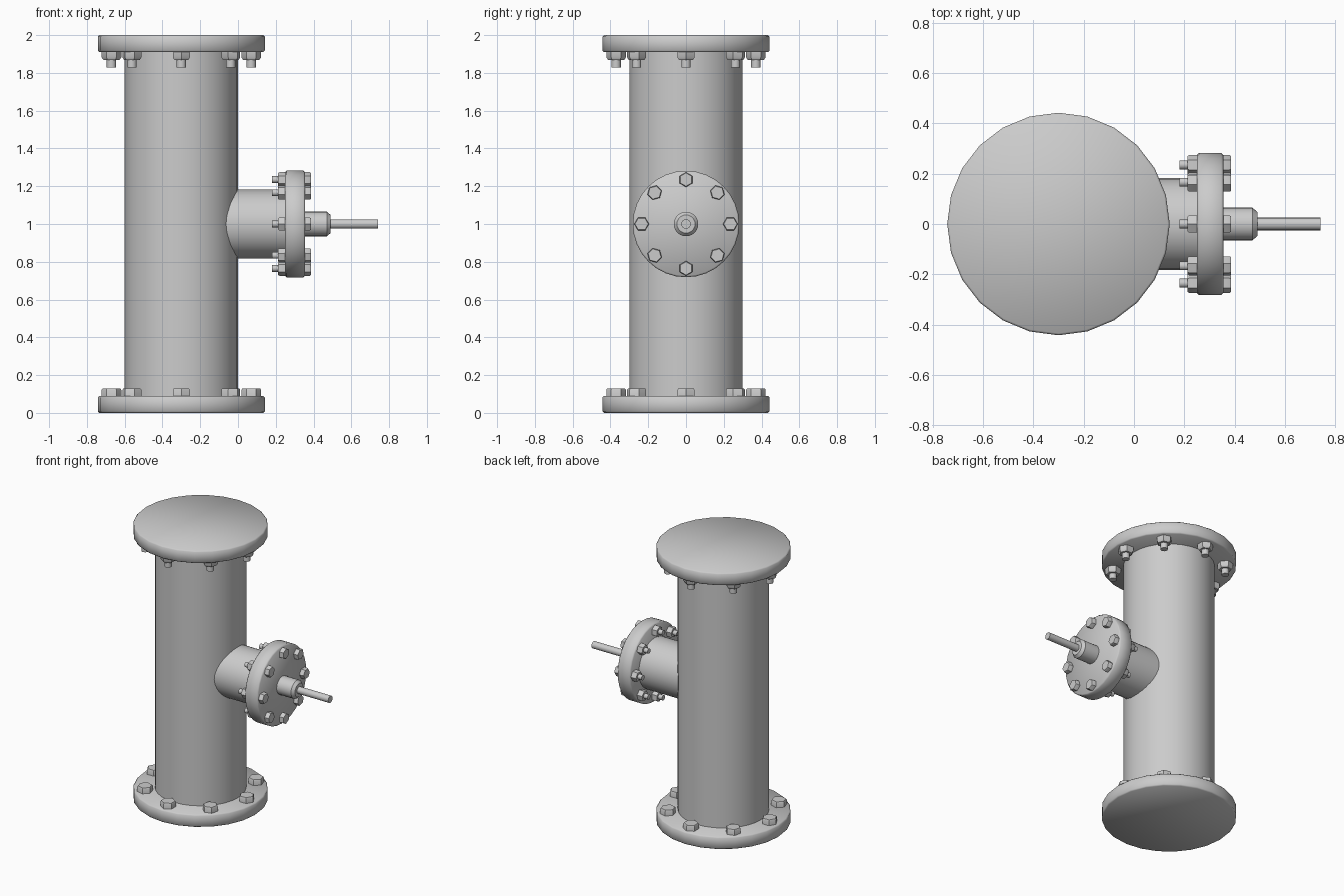
import bpy, bmesh
from math import cos, sin, tau, pi, radians
from mathutils import Matrix, Vector

if "Cube" in bpy.data.objects:
    bpy.data.objects.remove(bpy.data.objects["Cube"])


def add_lathe(bm, profile, sides, mat=Matrix()):
    """Closed solid of revolution from (radius, height) points."""
    rings = [[bm.verts.new(mat @ Vector((r * cos(tau * i / sides), r * sin(tau * i / sides), h)))
              for i in range(sides)] for r, h in profile]
    for a, b in zip(rings, rings[1:]):
        for i in range(sides):
            j = (i + 1) % sides
            bm.faces.new((a[i], a[j], b[j], b[i]))
    bm.faces.new(rings[0][::-1])
    bm.faces.new(rings[-1])


def finish(name, bm, angle):
    bmesh.ops.recalc_face_normals(bm, faces=bm.faces)
    mesh = bpy.data.meshes.new(name)
    bm.to_mesh(mesh)
    bm.free()
    ob = bpy.data.objects.new(name, mesh)
    bpy.context.collection.objects.link(ob)
    bpy.ops.object.select_all(action='DESELECT')
    bpy.context.view_layer.objects.active = ob
    ob.select_set(True)
    bpy.ops.object.shade_smooth_by_angle(angle=radians(angle))


def lathe(name, profile, mat, sides=24, angle=50):
    bm = bmesh.new()
    add_lathe(bm, profile, sides, mat)
    finish(name, bm, angle)


def bolt_ring(name, profiles, radius, mat, count=8):
    """Ring of bolts; profiles is a list of (sides, profile) per bolt."""
    bm = bmesh.new()
    for k in range(count):
        place = mat @ Matrix.Rotation(tau * k / count, 4, 'Z') @ Matrix.Translation((radius, 0, 0))
        for sides, prof in profiles:
            add_lathe(bm, prof, sides, place)
    finish(name, bm, 35)


def disc(r, a, b, c=0.008):
    return [(r - c, a), (r, a + c), (r, b - c), (r - c, b)]


MAIN = Matrix.Translation((-0.30, 0, 0))                                   # vertical axis
SIDE = Matrix.Translation((0, 0, 1.0)) @ Matrix.Rotation(pi / 2, 4, 'Y')   # axis along +x

# Main pipe and its end flanges
lathe("main_pipe", [(0.30, 0.05), (0.30, 1.95)], MAIN, 32)
lathe("bottom_flange", disc(0.442, 0, 0.09), MAIN)
lathe("top_flange", disc(0.442, 1.91, 2.0), MAIN)

# Main flange bolts: heads below, nuts with stud ends above
bolt_ring("bottom_bolt_heads", [(6, [(0.052, 0.08), (0.052, 0.122), (0.047, 0.13)])], 0.37, MAIN)
bolt_ring("top_nuts", [(6, [(0.042, 1.868), (0.052, 1.882), (0.052, 1.92)]),
                       (12, [(0.025, 1.828), (0.025, 1.88)])], 0.37, MAIN)

# Side branch with bolted flange
lathe("branch_pipe", [(0.182, -0.12), (0.182, 0.27)], SIDE, 32)
lathe("branch_flange", disc(0.282, 0.25, 0.355), SIDE, 32)
bolt_ring("branch_bolts", [(6, [(0.039, 0.34), (0.039, 0.38), (0.035, 0.386)]),
                           (6, [(0.034, 0.212), (0.039, 0.219), (0.039, 0.26)]),
                           (12, [(0.018, 0.18), (0.018, 0.22)])], 0.235, SIDE)

# Hub and probe rod
lathe("hub", [(0.065, 0.34), (0.065, 0.47), (0.048, 0.49)], SIDE, 24, 35)
lathe("probe_rod", [(0.025, 0.45), (0.025, 0.74)], SIDE, 16)
